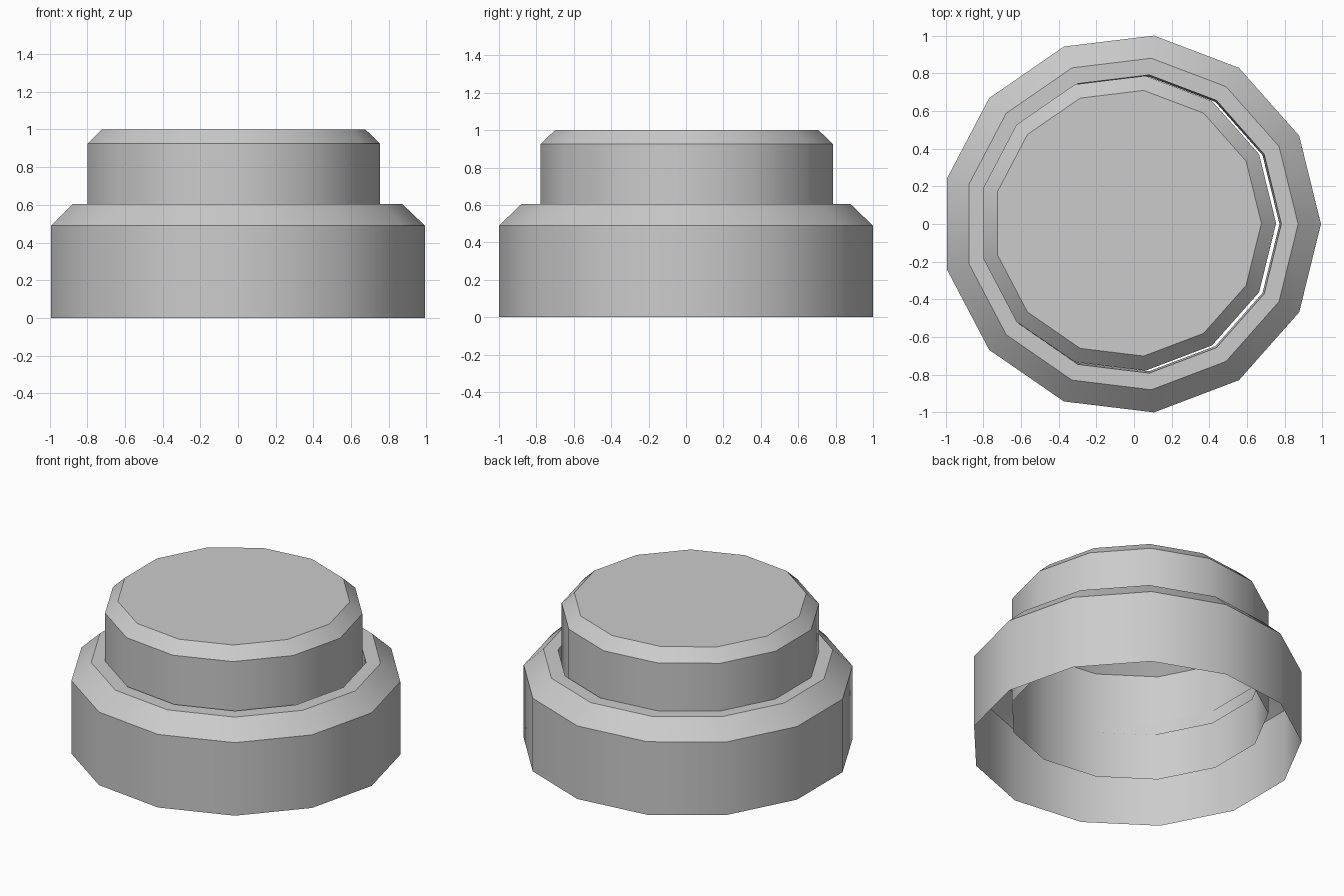
import bpy, bmesh, math

if "Cube" in bpy.data.objects:
    bpy.data.objects.remove(bpy.data.objects["Cube"])

SIDES = 13


def lathe(name, profile, cx, cy, cap_top=False):
    """Open shell made by turning (radius, z) points around a vertical axis."""
    bm = bmesh.new()
    rings = []
    for r, z in profile:
        ring = []
        for i in range(SIDES):
            a = math.tau * i / SIDES
            ring.append(bm.verts.new((cx + r * math.cos(a), cy + r * math.sin(a), z)))
        rings.append(ring)
    for low, high in zip(rings, rings[1:]):
        for i in range(SIDES):
            j = (i + 1) % SIDES
            bm.faces.new((low[i], low[j], high[j], high[i]))
    if cap_top:
        bm.faces.new(rings[-1])
    mesh = bpy.data.meshes.new(name)
    bm.to_mesh(mesh)
    bm.free()
    obj = bpy.data.objects.new(name, mesh)
    bpy.context.collection.objects.link(obj)
    bpy.ops.object.select_all(action='DESELECT')
    obj.select_set(True)
    bpy.context.view_layer.objects.active = obj
    bpy.ops.object.shade_smooth_by_angle(angle=math.radians(30))
    return obj


# Base housing: outer wall, chamfer, flat rim and short inner lip, open below
lathe("housing", [(1.007, 0), (1.007, 0.49), (0.886, 0.605),
                  (0.797, 0.605), (0.787, 0.51)], -0.015, 0)

# Push button: sits slightly off-centre in the housing, open below
lathe("button", [(0.788, 0.205), (0.788, 0.925), (0.71, 1.0)],
      -0.034, 0.004, cap_top=True)
